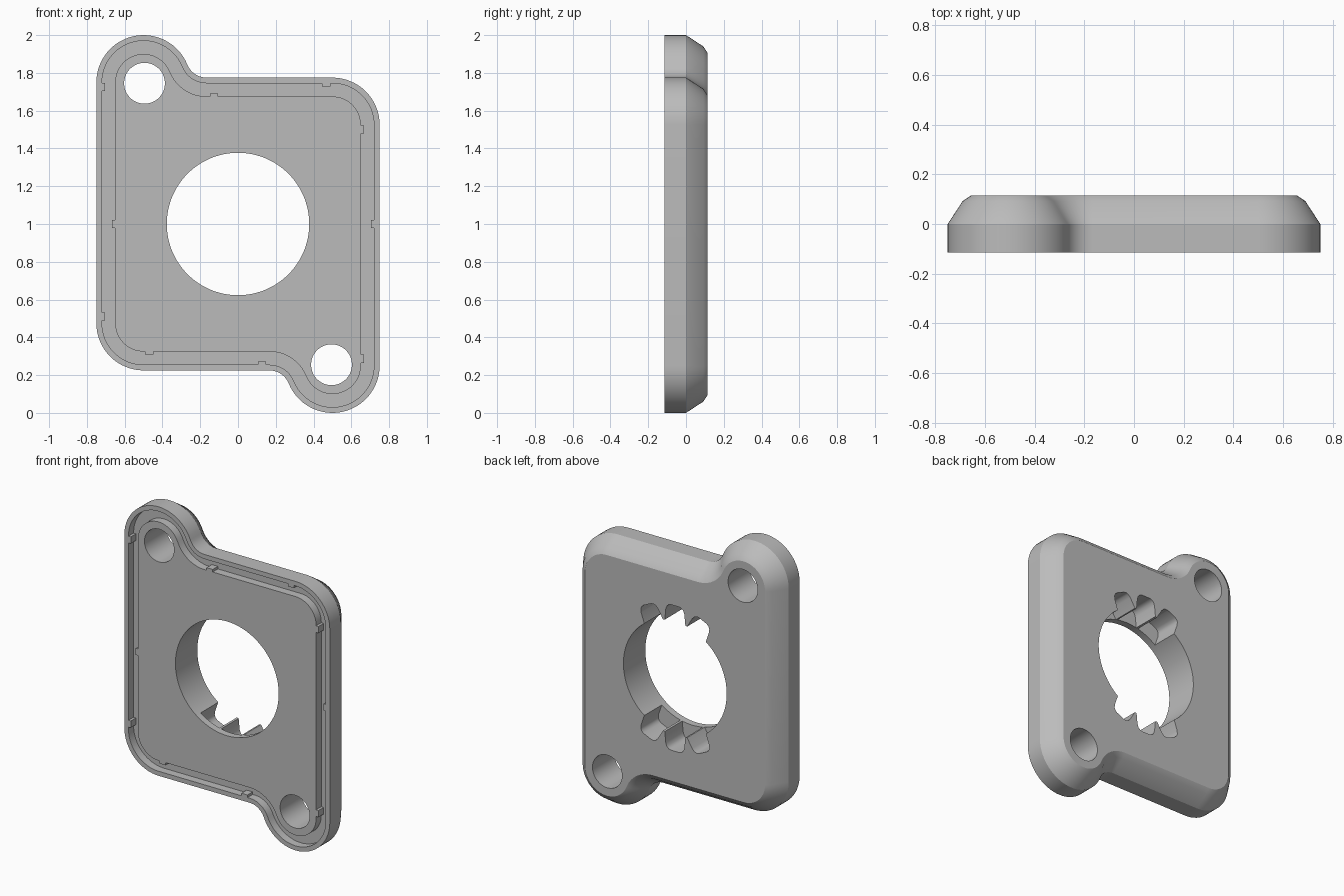
import bpy, bmesh
from math import sin, cos, radians, degrees, atan2, sqrt, pi

cube = bpy.data.objects.get("Cube")
if cube:
    bpy.data.objects.remove(cube, do_unlink=True)

FRONT, BACK = -0.114, 0.114
GROOVE_FLOOR = -0.06

grey = bpy.data.materials.new("plain grey")
grey.use_nodes = True
grey.diffuse_color = (0.5, 0.5, 0.5, 1)
grey.node_tree.nodes["Principled BSDF"].inputs["Base Color"].default_value = (0.5, 0.5, 0.5, 1)


def arc(cx, cz, r, a0, a1, n):
    """Points along an arc, angles in degrees."""
    return [(cx + r * cos(radians(a0 + (a1 - a0) * i / n)),
             cz + r * sin(radians(a0 + (a1 - a0) * i / n))) for i in range(n + 1)]


def outline(d):
    """Plate outline moved inwards by d, in x and z, about the plate centre."""
    ear, fillet, edge = (-0.5, 0.75), 0.11, 0.775
    fz = edge + fillet
    dz = fz - ear[1]
    dx = sqrt((0.25 + fillet) ** 2 - dz ** 2)
    phi = degrees(atan2(dz, dx))
    half = arc(0.5, edge - 0.25, 0.25 - d, 0, 90, 16)
    half += arc(ear[0] + dx, fz, fillet + d, 270, 180 + phi, 10)
    half += arc(*ear, 0.25 - d, phi, 180, 26)
    return half + [(-x, -z) for x, z in half]


def loft(name, rings):
    """Solid through a list of (points, y) rings, capped at both ends."""
    bm = bmesh.new()
    loops = [[bm.verts.new((x, y, z + 1)) for x, z in pts] for pts, y in rings]
    for a, b in zip(loops, loops[1:]):
        for i in range(len(a)):
            j = (i + 1) % len(a)
            bm.faces.new((a[i], a[j], b[j], b[i]))
    bm.faces.new(loops[0])
    bm.faces.new(loops[-1])
    bmesh.ops.recalc_face_normals(bm, faces=bm.faces)
    mesh = bpy.data.meshes.new(name)
    bm.to_mesh(mesh)
    bm.free()
    mesh.materials.append(grey)
    ob = bpy.data.objects.new(name, mesh)
    bpy.context.collection.objects.link(ob)
    return ob


def activate(ob):
    bpy.ops.object.select_all(action='DESELECT')
    ob.select_set(True)
    bpy.context.view_layer.objects.active = ob


def cut(target, pts, y0, y1):
    cutter = loft("cutter", [(pts, y0), (pts, y1)])
    cutter.hide_render = True
    mod = target.modifiers.new("cut", 'BOOLEAN')
    mod.operation, mod.solver, mod.object = 'DIFFERENCE', 'EXACT', cutter
    activate(target)
    bpy.ops.object.modifier_apply(modifier=mod.name)
    bpy.data.objects.remove(cutter, do_unlink=True)


# Plate: sealing groove in front, straight rim, two-step bevel behind
profile = [(0.1, FRONT), (0.1, GROOVE_FLOOR), (0.03, GROOVE_FLOOR), (0.03, FRONT),
           (0, FRONT), (0, 0), (0.06, 0.092), (0.093, BACK)]
plate = loft("flange_plate", [(outline(d), y) for d, y in profile])

# Central bore and the two bolt holes
cut(plate, arc(0, 0, 0.377, 0, 357, 119), -0.3, 0.3)
for s in (1, -1):
    cut(plate, arc(-0.495 * s, 0.745 * s, 0.108, 0, 354, 59), -0.3, 0.3)

# Three notches above and three below the bore, open at the back
side = [(0.3, 0.082), (0.44, 0.068), (0.463, 0.06), (0.475, 0.047), (0.48, 0.03)]
notch = side + [(u, -v) for u, v in reversed(side)]
for base in (90, 270):
    for step in (-25, 0, 25):
        a = radians(base + step)
        pts = [(u * cos(a) - v * sin(a), u * sin(a) + v * cos(a)) for u, v in notch]
        cut(plate, pts, -0.068, 0.3)

activate(plate)
bpy.ops.object.shade_smooth_by_angle(angle=radians(30))

# Small grip tabs on the groove walls: wall position, direction into the groove
W, T = 0.022, 0.017


def tab(name, x, z, nx, nz):
    x0, x1 = sorted((x, x + nx * T)) if nx else (x - W, x + W)
    z0, z1 = sorted((z, z + nz * T)) if nz else (z - W, z + W)
    pts = [(x0, z0), (x1, z0), (x1, z1), (x0, z1)]
    loft(name, [(pts, FRONT), (pts, GROOVE_FLOOR)])


for x, z, nx, nz in [(-0.72, 0.725, 1, 0), (-0.72, -0.49, 1, 0), (0.72, 0, -1, 0),
                     (0.467, 0.745, 0, -1), (0.127, -0.745, 0, 1)]:
    tab("outer_groove_tab", x, z, nx, nz)
for x, z, nx, nz in [(0.65, 0.5, 1, 0), (0.65, -0.714, 1, 0), (-0.65, 0, -1, 0),
                     (-0.127, 0.675, 0, 1), (-0.47, -0.675, 0, -1)]:
    tab("inner_groove_tab", x, z, nx, nz)
